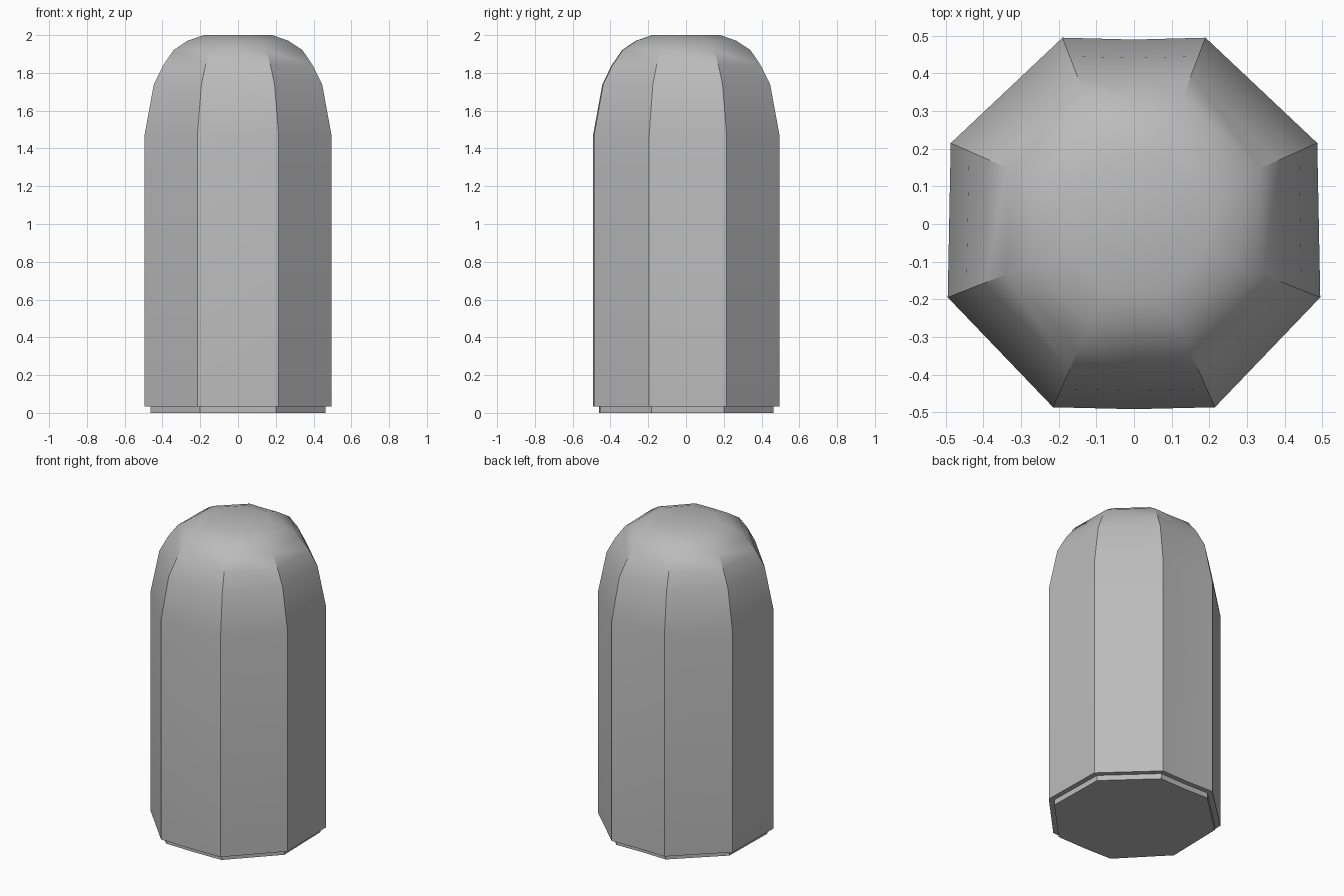
import bpy
import bmesh
import math

cube = bpy.data.objects.get("Cube")
if cube:
    bpy.data.objects.remove(cube, do_unlink=True)

# Single plain grey
grey = bpy.data.materials.new("plain_grey")
grey.use_nodes = True
colour = (0.5, 0.5, 0.5, 1.0)
grey.diffuse_color = colour
grey.node_tree.nodes["Principled BSDF"].inputs["Base Color"].default_value = colour

# Slightly uneven octagon: right half from back to front, mirrored to the left
HALF = [(0.19, 0.495), (0.487, 0.215), (0.495, -0.195), (0.215, -0.487)]
OUTLINE = ([(0, 0.49)] + HALF + [(0, -0.492)]
           + [(-x, y) for x, y in reversed(HALF)])


def loft(name, levels):
    """Stack scaled copies of the outline, given as (scale, height), and cap the ends."""
    bm = bmesh.new()
    rings = [[bm.verts.new((x * s, y * s, z)) for x, y in OUTLINE] for s, z in levels]
    count = len(OUTLINE)
    for low, high in zip(rings, rings[1:]):
        for i in range(count):
            j = (i + 1) % count
            bm.faces.new((low[i], low[j], high[j], high[i]))
    bm.faces.new(rings[0])
    bm.faces.new(rings[-1])
    bmesh.ops.recalc_face_normals(bm, faces=bm.faces)
    mesh = bpy.data.meshes.new(name)
    bm.to_mesh(mesh)
    bm.free()
    mesh.materials.append(grey)
    obj = bpy.data.objects.new(name, mesh)
    bpy.context.collection.objects.link(obj)
    bpy.ops.object.select_all(action="DESELECT")
    obj.select_set(True)
    bpy.context.view_layer.objects.active = obj
    bpy.ops.object.shade_smooth_by_angle(angle=math.radians(33))
    return obj


# Straight shaft, rounded dome and recessed foot in one closed surface
loft("domed_post", [
    (0.935, 0), (0.935, 0.035), (1, 0.035), (1, 1.47),
    (0.9, 1.74), (0.8, 1.84), (0.69, 1.92), (0.54, 1.97), (0.365, 2),
])
